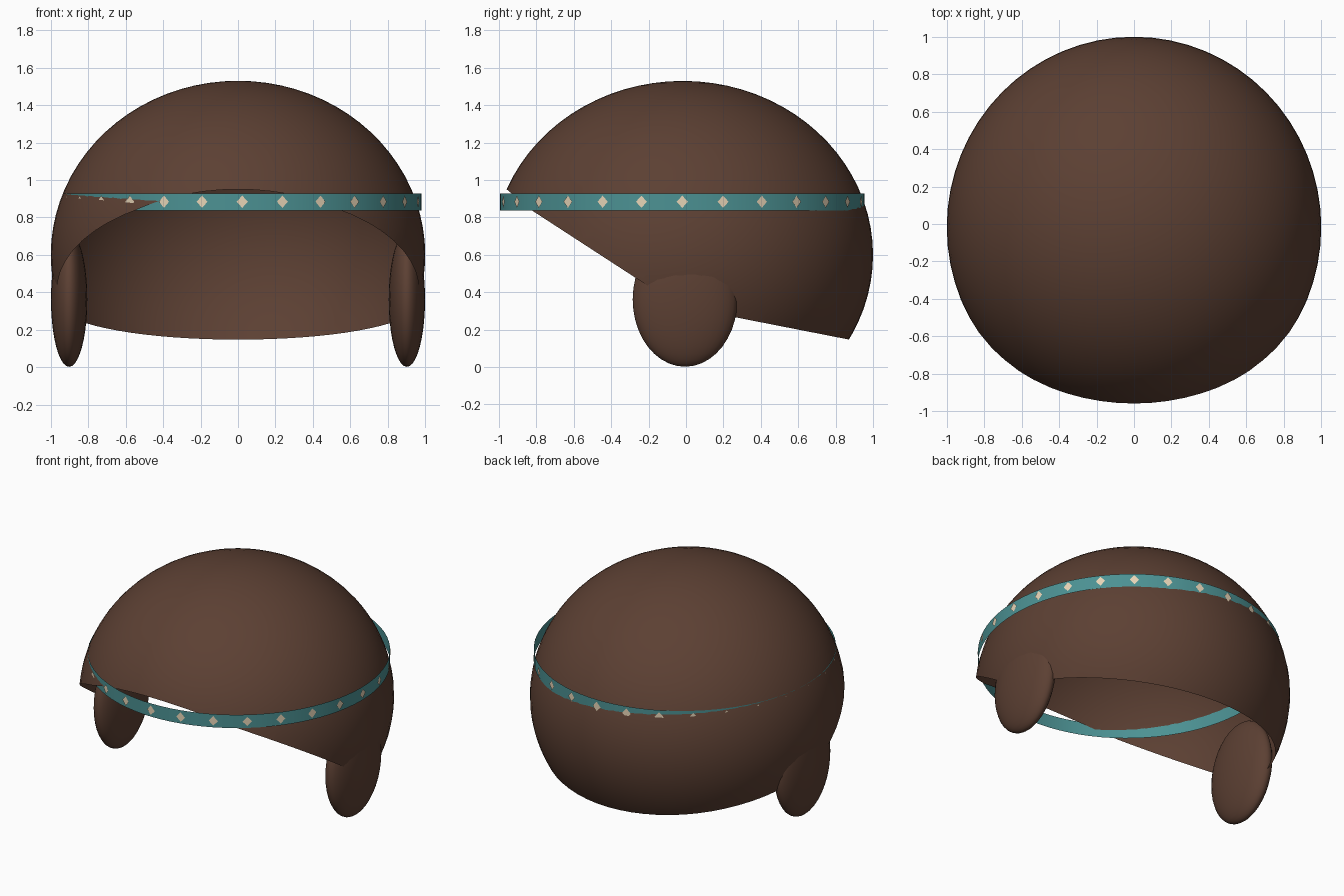
import bpy, bmesh, math
from mathutils import Vector

if "Cube" in bpy.data.objects:
    bpy.data.objects.remove(bpy.data.objects["Cube"])


def material(name, rgb):
    m = bpy.data.materials.new(name)
    m.diffuse_color = (*rgb, 1)
    m.use_nodes = True
    m.node_tree.nodes["Principled BSDF"].inputs["Base Color"].default_value = m.diffuse_color
    return m


BROWN = material("dark brown", (0.107, 0.051, 0.033))
TEAL = material("teal", (0.072, 0.285, 0.292))
CREAM = material("cream", (0.80, 0.66, 0.47))


def make_object(name, bm, mat, smooth=True):
    me = bpy.data.meshes.new(name)
    bm.to_mesh(me)
    bm.free()
    me.materials.append(mat)
    for p in me.polygons:
        p.use_smooth = smooth
    ob = bpy.data.objects.new(name, me)
    bpy.context.collection.objects.link(ob)
    return ob


def ellipsoid(center, radii, segments, rings):
    bm = bmesh.new()
    bmesh.ops.create_uvsphere(bm, u_segments=segments, v_segments=rings, radius=1)
    bmesh.ops.scale(bm, vec=radii, verts=bm.verts)
    bmesh.ops.translate(bm, vec=center, verts=bm.verts)
    return bm


# Hair cap: open shell trimmed below the lines z = a + slope * y
cap = ellipsoid((0, -0.017, 0.6), (1, 1.017, 0.93), 64, 40)
for a, slope in ((0.318, -0.196), (0.302, -0.65), (0.149, -0.836)):
    bmesh.ops.bisect_plane(cap, geom=cap.verts[:] + cap.edges[:] + cap.faces[:],
                           plane_co=(0, 0, a), plane_no=Vector((0, -slope, 1)),
                           clear_inner=True)
make_object("hair_cap", cap, BROWN)

# Side lobes over the ears
for side, name in ((-1, "left_side_lobe"), (1, "right_side_lobe")):
    make_object(name, ellipsoid((side * 0.902, -0.005, 0.362),
                                (0.097, 0.28, 0.36), 32, 20), BROWN)

# Headband: a single-skin oval ribbon
CX, CY, RX, RY = 0.0225, -0.02, 0.9575, 0.975


def on_band(angle, z, out=0.0):
    return Vector((CX + (RX + out) * math.cos(angle),
                   CY + (RY + out) * math.sin(angle), z))


N = 84
band = bmesh.new()
rows = [[band.verts.new(on_band(2 * math.pi * i / N, z)) for i in range(N)]
        for z in (0.836, 0.929)]
for i in range(N):
    j = (i + 1) % N
    band.faces.new((rows[0][i], rows[0][j], rows[1][j], rows[1][i]))
make_object("headband", band, TEAL)

# Diamond decorations, evenly spaced around the band
gems = bmesh.new()
for k in range(28):
    t = 2 * math.pi * k / 28
    c = on_band(t, 0.884, 0.006)
    side = Vector((-math.sin(t), math.cos(t), 0)) * 0.03
    up = Vector((0, 0, 0.033))
    gems.faces.new([gems.verts.new(c + d) for d in (-up, side, up, -side)])
make_object("band_diamonds", gems, CREAM, smooth=False)
